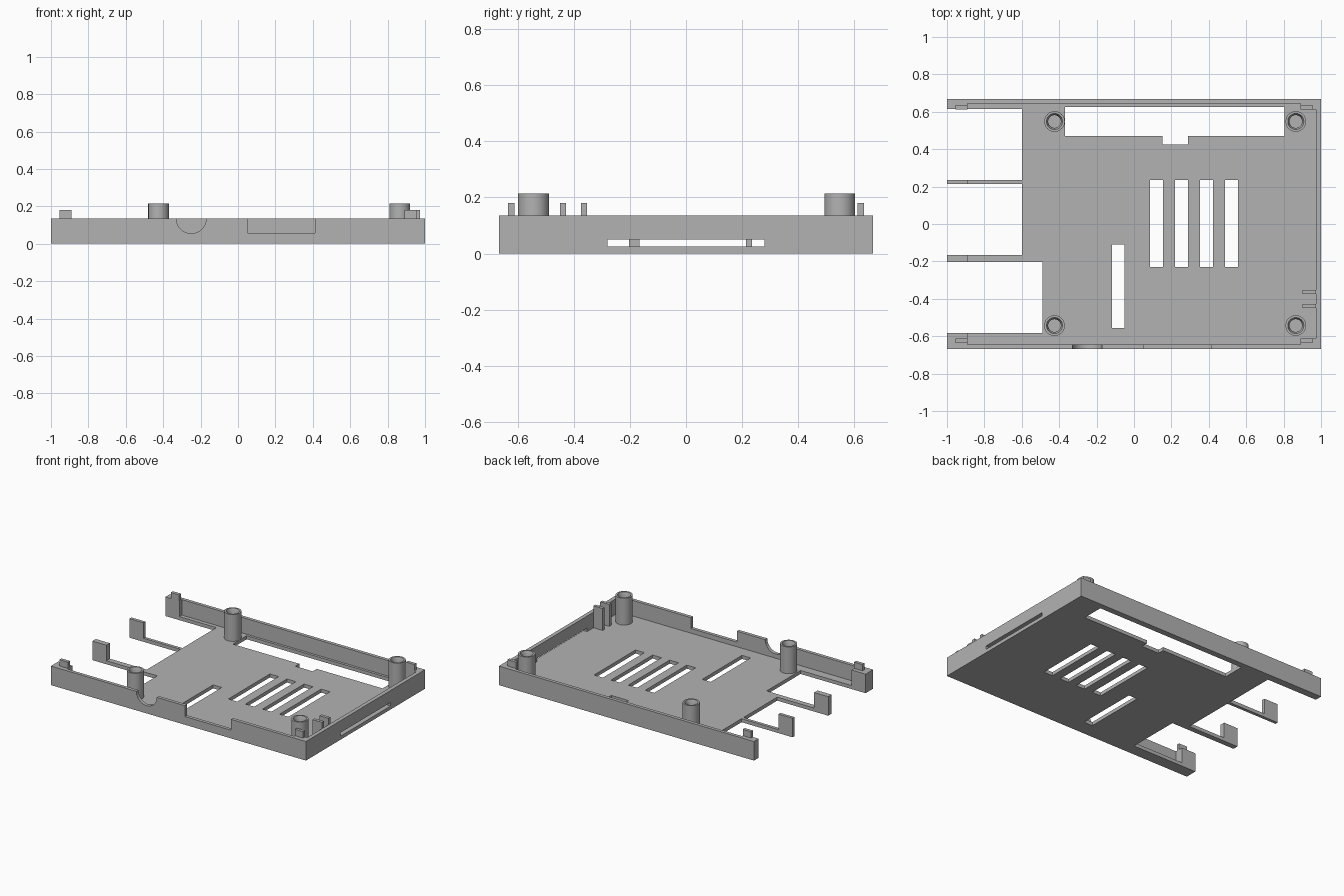
import bpy, bmesh, math

cube = bpy.data.objects.get("Cube")
if cube:
    bpy.data.objects.remove(cube, do_unlink=True)

grey = bpy.data.materials.new("plain grey")
grey.use_nodes = True
grey.diffuse_color = (0.45, 0.45, 0.45, 1)
grey.node_tree.nodes["Principled BSDF"].inputs["Base Color"].default_value = (0.45, 0.45, 0.45, 1)

FLOOR, RIM, TAB_TOP, POST_TOP = 0.025, 0.135, 0.18, 0.215
BELOW, ABOVE = -0.1, 0.4


def finish(name, bm):
    bmesh.ops.recalc_face_normals(bm, faces=bm.faces)
    mesh = bpy.data.meshes.new(name)
    bm.to_mesh(mesh)
    bm.free()
    mesh.materials.append(grey)
    obj = bpy.data.objects.new(name, mesh)
    bpy.context.collection.objects.link(obj)
    return obj


def box(name, x0, x1, y0, y1, z0, z1):
    bm = bmesh.new()
    bmesh.ops.create_cube(bm, size=1)
    for v in bm.verts:
        v.co = (x0 if v.co.x < 0 else x1, y0 if v.co.y < 0 else y1, z0 if v.co.z < 0 else z1)
    return finish(name, bm)


def lathe(name, profile, x, y, steps=40):
    bm = bmesh.new()
    verts = [bm.verts.new((r, 0, z)) for r, z in profile]
    edges = [bm.edges.new(pair) for pair in zip(verts, verts[1:])]
    bmesh.ops.spin(bm, geom=verts + edges, cent=(0, 0, 0), axis=(0, 0, 1),
                   angle=2 * math.pi, steps=steps)
    bmesh.ops.remove_doubles(bm, verts=bm.verts, dist=0.0005)
    obj = finish(name, bm)
    obj.location = (x, y, 0)
    return obj


def activate(obj):
    bpy.ops.object.select_all(action="DESELECT")
    obj.select_set(True)
    bpy.context.view_layer.objects.active = obj


def cut(target, cutter):
    mod = target.modifiers.new("cut", "BOOLEAN")
    mod.operation, mod.solver, mod.object = "DIFFERENCE", "EXACT", cutter
    activate(target)
    bpy.ops.object.modifier_apply(modifier=mod.name)
    bpy.data.objects.remove(cutter, do_unlink=True)


# Tray: solid block hollowed out, leaving thicker corner blocks
tray = box("tray", -1, 1, -0.667, 0.667, 0, RIM)
cut(tray, box("cavity", -0.89, 0.89, -0.643, 0.643, FLOOR, ABOVE))
cut(tray, box("end_cavity", 0.8, 0.972, -0.612, 0.612, FLOOR, ABOVE))

# Open left end: gaps between the spring arms
for x, y0, y1 in ((-0.6, 0.235, 0.615), (-0.6, -0.165, 0.213), (-0.49, -0.583, -0.203)):
    cut(tray, box("arm_gap", -1.2, x, y0, y1, BELOW, ABOVE))

# Floor openings: long window with a notch, vents and a narrow slot
cut(tray, box("window", -0.37, 0.805, 0.47, 0.625, BELOW, ABOVE))
cut(tray, box("notch", 0.152, 0.288, 0.425, 0.5, BELOW, ABOVE))
for i in range(4):
    x = 0.12 + i * 0.134
    cut(tray, box("vent", x - 0.035, x + 0.035, -0.23, 0.235, BELOW, ABOVE))
cut(tray, box("narrow_slot", -0.118, -0.05, -0.555, -0.11, BELOW, ABOVE))

# Wall openings: end slot, front port and round jack port
cut(tray, box("end_slot", 0.95, 1.1, -0.28, 0.28, FLOOR, 0.05))
cut(tray, box("front_port", 0.052, 0.412, -0.8, -0.63, 0.058, ABOVE))
bm = bmesh.new()
bmesh.ops.create_cone(bm, cap_ends=True, segments=48, radius1=0.08, radius2=0.08, depth=0.2)
jack = finish("jack_port", bm)
jack.rotation_euler.x = math.pi / 2
jack.location = (-0.25, -0.73, RIM)
bpy.context.view_layer.update()
cut(tray, jack)
activate(tray)
bpy.ops.object.shade_smooth_by_angle(angle=math.radians(30))

# Hollow mounting posts with a countersunk mouth
post_profile = [(0, FLOOR), (0.055, FLOOR), (0.055, POST_TOP), (0.043, POST_TOP),
                (0.034, POST_TOP - 0.025), (0.034, 0.1), (0, 0.1)]
for side, x in (("right", -0.425), ("left", 0.865)):
    for end, y in (("front", -0.543), ("back", 0.548)):
        post = lathe(f"{end}_{side}_post", post_profile, x, y)
        activate(post)
        bpy.ops.object.shade_smooth_by_angle(angle=math.radians(30))

# Locating tabs on the corner blocks
for side, x0, x1 in (("right", -0.955, -0.89), ("left", 0.89, 0.955)):
    box(f"front_{side}_tab", x0, x1, -0.635, -0.612, RIM, TAB_TOP)
    box(f"back_{side}_tab", x0, x1, 0.612, 0.635, RIM, TAB_TOP)

# Pair of upright guide ribs on the end wall
for name, y in (("front_guide_rib", -0.438), ("back_guide_rib", -0.363)):
    box(name, 0.9, 0.972, y - 0.011, y + 0.011, FLOOR, TAB_TOP)
